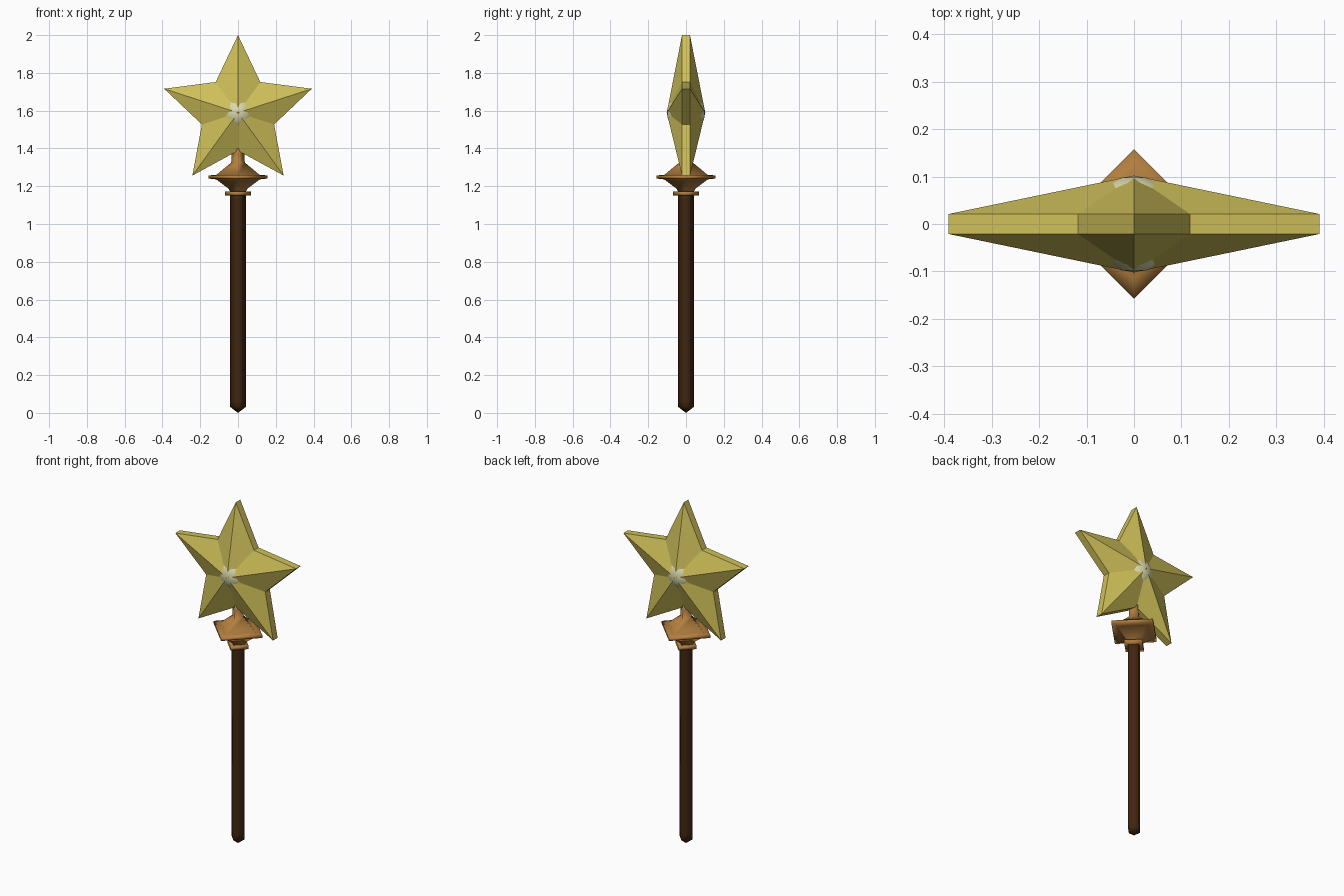
import bpy, bmesh, math

if "Cube" in bpy.data.objects:
    bpy.data.objects.remove(bpy.data.objects["Cube"])


def material(name, rgb):
    m = bpy.data.materials.new(name)
    m.diffuse_color = (*rgb, 1)
    m.use_nodes = True
    m.node_tree.nodes["Principled BSDF"].inputs["Base Color"].default_value = m.diffuse_color
    return m


GOLD = material("star yellow", (0.62, 0.52, 0.10))
BRONZE = material("bronze", (0.45, 0.21, 0.05))
WOOD = material("dark wood", (0.052, 0.019, 0.005))
PALE = material("pale gem", (0.70, 0.70, 0.42))


def finish(name, bm, mat, smooth=False):
    bmesh.ops.recalc_face_normals(bm, faces=bm.faces)
    for f in bm.faces:
        f.smooth = smooth
    me = bpy.data.meshes.new(name)
    bm.to_mesh(me)
    bm.free()
    me.materials.append(mat)
    ob = bpy.data.objects.new(name, me)
    bpy.context.collection.objects.link(ob)
    return ob


def lathe(name, profile, mat, sides=4):
    """Turn an (r, z) profile; four sides with corners on the x and y axes."""
    bm = bmesh.new()
    rings = []
    for r, z in profile:
        if r == 0:
            rings.append([bm.verts.new((0, 0, z))] * sides)
        else:
            rings.append([bm.verts.new((r * math.cos(math.tau * i / sides),
                                        r * math.sin(math.tau * i / sides), z))
                          for i in range(sides)])
    for a, b in zip(rings, rings[1:]):
        for i in range(sides):
            j = (i + 1) % sides
            quad = [a[i], a[j], b[j], b[i]]
            bm.faces.new(list(dict.fromkeys(quad)))
    return finish(name, bm, mat, smooth=True)


# Square shaft with a shallow pointed foot
lathe("shaft", [(0, 0.0), (0.042, 0.032), (0.042, 0.06), (0.042, 1.13),
                (0.042, 1.18), (0, 1.18)], WOOD)

# Small ring under the collar
lathe("lower_ring", [(0, 1.152), (0.068, 1.152), (0.068, 1.172), (0, 1.172)], BRONZE)

# Flared collar with wide square flange and neck
lathe("collar", [(0, 1.17), (0.042, 1.17), (0.05, 1.187), (0.115, 1.236),
                 (0.157, 1.241), (0.157, 1.257), (0.115, 1.260),
                 (0.036, 1.325), (0.034, 1.37), (0.03, 1.40), (0, 1.41)], BRONZE)

# Faceted five-pointed star: rim band plus a raised apex front and back
CZ = 1.589
bm = bmesh.new()
outline = []
for k in range(10):
    r = 0.411 if k % 2 == 0 else 0.201
    a = math.pi / 2 + k * math.pi / 5
    outline.append((r * math.cos(a), CZ + r * math.sin(a)))
sides = []
for s in (-1, 1):
    ring = [bm.verts.new((x, s * 0.021, z)) for x, z in outline]
    apex = bm.verts.new((0, s * 0.102, CZ))
    for i in range(10):
        bm.faces.new((ring[i], ring[(i + 1) % 10], apex))
    sides.append(ring)
for i in range(10):
    j = (i + 1) % 10
    bm.faces.new((sides[0][i], sides[0][j], sides[1][j], sides[1][i]))
finish("star", bm, GOLD)

# Pale gem ball just breaking through the star's valleys
bm = bmesh.new()
bmesh.ops.create_uvsphere(bm, u_segments=20, v_segments=12, radius=0.101)
gem = finish("gem", bm, PALE, smooth=True)
gem.location = (0, 0, CZ)
gem.rotation_euler = (math.pi / 2, 0, 0)
